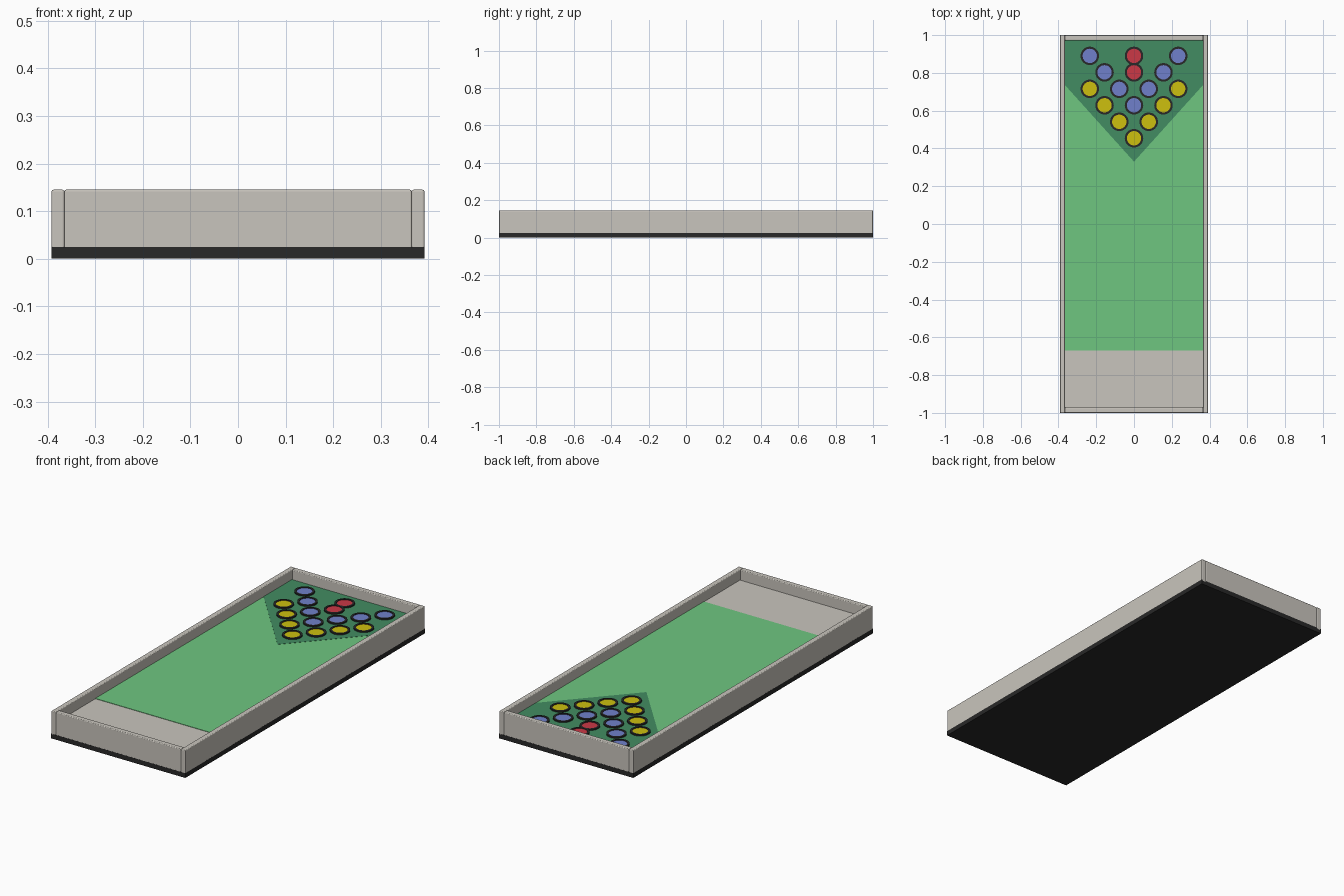
import bpy
import bmesh
from math import radians
from mathutils import Matrix, Vector

cube = bpy.data.objects.get("Cube")
if cube:
    bpy.data.objects.remove(cube, do_unlink=True)


def material(name, *rgb):
    """Flat material from 8-bit display colour values."""
    lin = [((c / 255 + 0.055) / 1.055) ** 2.4 for c in rgb] + [1]
    mat = bpy.data.materials.new(name)
    mat.use_nodes = True
    mat.diffuse_color = lin
    mat.node_tree.nodes["Principled BSDF"].inputs["Base Color"].default_value = lin
    return mat


BEIGE = material("warm beige", 201, 197, 189)
BLACK = material("soft black", 40, 40, 40)
GREEN = material("light green felt", 110, 198, 128)
DARK_GREEN = material("dark green felt", 66, 140, 98)
YELLOW = material("yellow", 205, 192, 15)
BLUE = material("periwinkle blue", 112, 128, 203)
RED = material("red", 203, 56, 70)

HALF_W, HALF_L = 0.392, 1.0
IN_W, IN_L = 0.365, 0.972
BASE_TOP, FLOOR, WALL_TOP = 0.025, 0.09, 0.145


def finish(name, bm, mat):
    bmesh.ops.recalc_face_normals(bm, faces=bm.faces)
    mesh = bpy.data.meshes.new(name)
    bm.to_mesh(mesh)
    bm.free()
    mesh.materials.append(mat)
    obj = bpy.data.objects.new(name, mesh)
    bpy.context.collection.objects.link(obj)
    return obj


def box(name, lo, hi, mat, bevel=0):
    lo, hi = Vector(lo), Vector(hi)
    bm = bmesh.new()
    bmesh.ops.create_cube(bm, size=1, matrix=Matrix.Translation((lo + hi) / 2)
                          @ Matrix.Diagonal((*(hi - lo), 1)))
    obj = finish(name, bm, mat)
    if bevel:
        mod = obj.modifiers.new("rounded_edges", "BEVEL")
        mod.width, mod.segments = bevel, 3
    return obj


def plate(name, outline, z, thick, mat):
    bm = bmesh.new()
    face = bm.faces.new([bm.verts.new((x, y, z)) for x, y in outline])
    top = bmesh.ops.extrude_face_region(bm, geom=[face])["geom"]
    bmesh.ops.translate(bm, vec=(0, 0, thick),
                        verts=[v for v in top if isinstance(v, bmesh.types.BMVert)])
    return finish(name, bm, mat)


def ring(name, x, y, inner, outer, z0, z1, mat):
    """Square-section ring turned around the vertical axis."""
    bm = bmesh.new()
    face = bm.faces.new([bm.verts.new(p) for p in
                         ((inner, 0, z0), (outer, 0, z0), (outer, 0, z1), (inner, 0, z1))])
    bmesh.ops.spin(bm, geom=[face, *face.edges, *face.verts], axis=(0, 0, 1),
                   cent=(0, 0, 0), angle=radians(360), steps=32, use_duplicate=False)
    bmesh.ops.remove_doubles(bm, verts=bm.verts, dist=1e-5)
    # drop the profile faces left inside the ring
    bmesh.ops.delete(bm, geom=[f for f in bm.faces if abs(f.normal.z) < 0.5
                               and all(abs(v.co.y) < 1e-5 for v in f.verts)],
                     context="FACES_ONLY")
    obj = finish(name, bm, mat)
    obj.location = (x, y, 0)
    return obj


def disc(name, x, y, radius, z0, z1, mat):
    bm = bmesh.new()
    bmesh.ops.create_cone(bm, cap_ends=True, segments=32, radius1=radius,
                          radius2=radius, depth=z1 - z0)
    obj = finish(name, bm, mat)
    obj.location = (x, y, (z0 + z1) / 2)
    return obj


# Base and walls
box("base", (-HALF_W, -HALF_L, 0), (HALF_W, HALF_L, BASE_TOP), BLACK)
for side, s in (("left", 1), ("right", -1)):
    xs = sorted((s * IN_W, s * HALF_W))
    box(side + "_wall", (xs[0], -HALF_L, BASE_TOP - 0.01),
        (xs[1], HALF_L, WALL_TOP), BEIGE, 0.004).scale.x = 0.9995
for end, s in (("back", 1), ("front", -1)):
    ys = sorted((s * IN_L, s * HALF_L))
    box(end + "_wall", (-IN_W, ys[0], BASE_TOP - 0.01),
        (IN_W, ys[1], WALL_TOP), BEIGE, 0.004).scale.y = 0.9995

# Playing floor and felt
box("floor", (-IN_W, -IN_L, BASE_TOP), (IN_W, IN_L, FLOOR), BEIGE)
plate("felt", [(-IN_W, -0.67), (IN_W, -0.67), (IN_W, IN_L), (-IN_W, IN_L)],
      FLOOR, 0.002, GREEN)
plate("target_felt", [(0, 0.33), (IN_W, 0.735), (IN_W, IN_L), (-IN_W, IN_L), (-IN_W, 0.735)],
      FLOOR + 0.001, 0.002, DARK_GREEN)

# Rows of target cups, from the point to the back wall
STEP_X, STEP_Y, FIRST_Y = 0.156, 0.0872, 0.454
ROWS = ("Y", "YY", "YBY", "YBBY", "BRB", "BRB")
SPACING = (1, 1, 1, 1, 1, 1.5)
COLOURS = {"Y": YELLOW, "B": BLUE, "R": RED}
smooth = []
for r, (row, gap) in enumerate(zip(ROWS, SPACING)):
    for c, key in enumerate(row):
        x = (c - (len(row) - 1) / 2) * STEP_X * gap
        y = FIRST_Y + r * STEP_Y
        tag = f"_{r + 1}_{c + 1}"
        smooth.append(ring("cup_rim" + tag, x, y, 0.038, 0.049, FLOOR, 0.1, BLACK))
        smooth.append(disc("cup_disc" + tag, x, y, 0.0385, FLOOR, 0.097, COLOURS[key]))

bpy.ops.object.select_all(action="DESELECT")
for obj in smooth:
    obj.select_set(True)
bpy.context.view_layer.objects.active = smooth[0]
bpy.ops.object.shade_smooth_by_angle(angle=radians(30))
